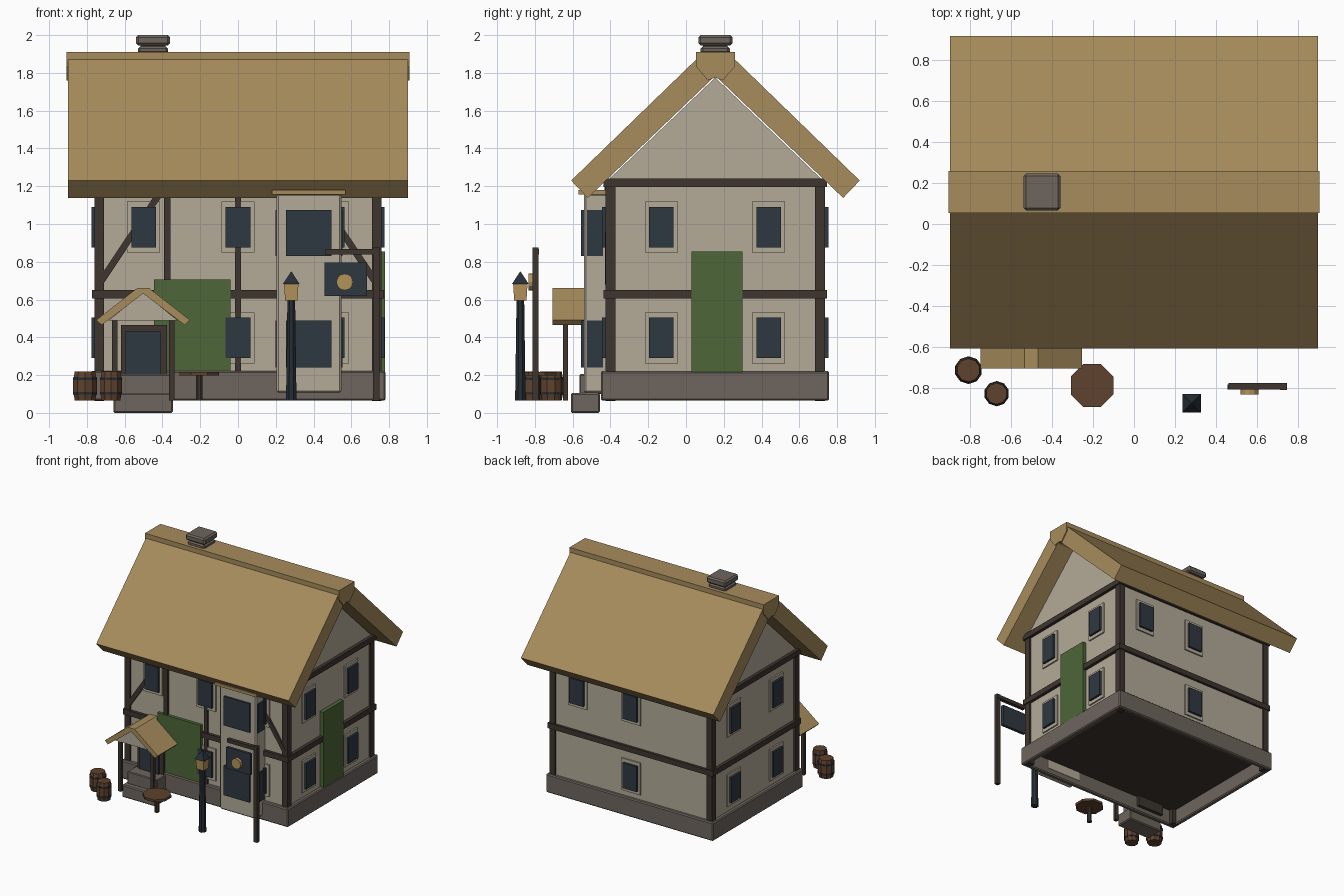
import bpy, bmesh, math
from mathutils import Vector

if "Cube" in bpy.data.objects:
    bpy.data.objects.remove(bpy.data.objects["Cube"])

def mat(name, r, g, b):
    lin = lambda c: ((c / 255 + 0.055) / 1.055) ** 2.4
    m = bpy.data.materials.new(name)
    m.diffuse_color = (lin(r), lin(g), lin(b), 1)
    m.use_nodes = True
    m.node_tree.nodes["Principled BSDF"].inputs["Base Color"].default_value = m.diffuse_color
    return m

THATCH = mat("thatch", 167, 140, 92)
PLASTER = mat("plaster", 180, 171, 153)
STONE = mat("stone", 110, 102, 94)
TIMBER = mat("dark timber", 62, 53, 47)
GLASS = mat("dark blue glass", 47, 56, 65)
GREEN = mat("green paint", 77, 102, 56)
WOOD = mat("barrel wood", 94, 66, 46)
IRON = mat("dark iron", 38, 45, 53)
GOLD = mat("lantern gold", 180, 148, 90)

def finish(name, bm, m, bevel=0):
    if bevel:
        bmesh.ops.bevel(bm, geom=bm.edges[:], offset=bevel, segments=1, affect='EDGES')
    bmesh.ops.recalc_face_normals(bm, faces=bm.faces[:])
    me = bpy.data.meshes.new(name)
    bm.to_mesh(me)
    bm.free()
    me.materials.append(m)
    ob = bpy.data.objects.new(name, me)
    bpy.context.collection.objects.link(ob)
    return ob

def prism(name, pts, axis, a, b, m, bevel=0, open_bottom=False):
    """Extrude a 2D outline along x (pts = y,z) or y (pts = x,z)."""
    bm = bmesh.new()
    put = (lambda p, t: (t, p[0], p[1])) if axis == 'x' else (lambda p, t: (p[0], t, p[1]))
    lo = [bm.verts.new(put(p, a)) for p in pts]
    hi = [bm.verts.new(put(p, b)) for p in pts]
    bm.faces.new(lo)
    bm.faces.new(hi)
    n = len(pts)
    for i in range(n):
        j = (i + 1) % n
        bm.faces.new((lo[i], lo[j], hi[j], hi[i]))
    if open_bottom:
        bmesh.ops.recalc_face_normals(bm, faces=bm.faces[:])
        bmesh.ops.delete(bm, geom=[f for f in bm.faces if f.normal.z < -0.9], context='FACES')
    return finish(name, bm, m, bevel)

def box(name, x0, x1, y0, y1, z0, z1, m, bevel=0):
    return prism(name, [(x0, z0), (x1, z0), (x1, z1), (x0, z1)], 'y', y0, y1, m, bevel)

def lathe(name, x, y, rings, n, m, turn=0.5):
    """Stack of n-sided rings (radius, z)."""
    bm = bmesh.new()
    loops = []
    for r, z in rings:
        loops.append([bm.verts.new((x + r * math.cos((k + turn) * math.tau / n),
                                    y + r * math.sin((k + turn) * math.tau / n), z)) for k in range(n)])
    for A, B in zip(loops, loops[1:]):
        for k in range(n):
            bm.faces.new((A[k], A[(k + 1) % n], B[(k + 1) % n], B[k]))
    bm.faces.new(loops[0])
    bm.faces.new(loops[-1])
    return finish(name, bm, m)

X, Y0, Y1, YC = 0.745, -0.415, 0.725, 0.155   # wall planes and ridge line

# House body: open-bottomed shell with gables, dark floor inside
prism("walls", [(Y0, 0.065), (Y1, 0.065), (Y1, 1.23), (YC, 1.775), (Y0, 1.23)], 'x', -X, X,
      PLASTER, open_bottom=True)
box("floor", -X + .003, X - .003, Y0 + .003, Y1 - .003, 0.19, 0.21, TIMBER)

# Stone plinth around the walls
for s, n in ((-1, "left"), (1, "right")):
    a, b = sorted((s * (X - .003), s * 0.782))
    box("plinth_" + n, a, b, -0.45, 0.757, 0.065, 0.22, STONE, 0.008)
box("plinth_front", -0.78, 0.78, -0.451, Y0 + .003, 0.065, 0.221, STONE, 0.008)
box("plinth_back", -0.78, 0.78, Y1 - .003, 0.758, 0.065, 0.221, STONE, 0.008)

# Timber frame: corner posts and ring beams
for sx in (-1, 1):
    for y in (-0.4, 0.71):
        box("corner_post", sx * .735 - .026, sx * .735 + .026, y - .027, y + .027, 0.064, 1.22, TIMBER)
for z in (0.605, 1.195):
    for s in (-1, 1):
        a, b = sorted((s * .72, s * .772))
        box("side_beam", a, b, -0.437, 0.745, z, z + .046, TIMBER)
    box("front_beam", -.771, .771, -0.438, -0.39, z, z + .045, TIMBER)
    box("back_beam", -.771, .771, 0.70, 0.746, z, z + .045, TIMBER)
for x, w in ((-.375, .018), (0, .015), (.375, .018)):
    box("front_stud", x - w, x + w, -0.432, -0.41, 0.2, 1.2, TIMBER)
for s in (-1, 1):
    prism("front_brace", [(s * .745, .70), (s * .715, .68), (s * .40, 1.15), (s * .43, 1.17)], 'y',
          -0.43, -0.41, TIMBER)

# Windows: raised surround and glass pane, placed by wall direction
def window(side, u, z):
    for nm, w, h, d, m in (("window_frame", .088, .135, .012, PLASTER), ("window_pane", .065, .107, .03, GLASS)):
        if side in ("front", "back"):
            a, b = (Y0 - d, Y0 + .01) if side == "front" else (Y1 - .01, Y1 + d)
            box(side + "_" + nm, u - w, u + w, a, b, z - h, z + h, m)
        else:
            a, b = (-X - d, -X + .01) if side == "left" else (X - .01, X + d)
            box(side + "_" + nm, a, b, u - w, u + w, z - h, z + h, m)

LOW, UP = 0.397, 0.983
for z in (LOW, UP):
    for side in ("left", "right"):
        for y in (-0.13, 0.437):
            window(side, y, z)
    for x in (0, 0.5):
        window("front", x, z)
    window("back", 0, z)
window("front", -0.5, UP)
window("back", 0.5, UP)

# Green doors
box("side_door", 0.74, 0.777, 0.03, 0.30, 0.215, 0.855, GREEN)
box("front_gate", -0.445, -0.04, -0.441, -0.41, 0.215, 0.705, GREEN)

# Thatched roof, ridge cap
prism("thatch_roof", [(-.608, 1.23), (.053, 1.87), (.26, 1.87), (.92, 1.23), (.832, 1.138),
                      (YC, 1.785), (-.52, 1.138)], 'x', -0.90, 0.90, THATCH)
prism("ridge_cap", [(.053, 1.91), (.26, 1.91), (.26, 1.835), (.195, 1.76), (YC, 1.775),
                    (.115, 1.76), (.053, 1.835)], 'x', -0.908, 0.908, THATCH)

# Chimney
box("chimney_stack", -.515, -.385, .09, .22, 1.80, 1.95, STONE)
box("chimney_collar", -.53, -.37, .078, .232, 1.90, 1.94, STONE, 0.012)
box("chimney_cap", -.54, -.36, .066, .246, 1.945, 2.0, STONE, 0.012)

# Bay window
box("bay", 0.205, 0.547, -0.54, -0.41, 0.105, 1.16, PLASTER, 0.01)
box("bay_roof", 0.18, 0.57, -0.57, -0.41, 1.155, 1.18, THATCH)
for z0, z1 in ((0.24, 0.49), (0.83, 1.075)):
    box("bay_front_pane", 0.255, 0.495, -0.556, -0.53, z0, z1, GLASS)
    for a, b in ((0.198, 0.21), (0.54, 0.554)):
        box("bay_side_pane", a, b, -0.525, -0.44, z0, z1, GLASS)

# Entrance: surround, door, steps and little thatched porch
box("door_surround", -.62, -.375, -.46, -.385, .105, .465, TIMBER)
box("entrance_door", -.595, -.41, -.475, -.45, .2, .43, GLASS)
box("lower_step", -.66, -.345, -.61, -.455, 0, .105, STONE, 0.008)
box("upper_step", -.64, -.36, -.565, -.44, .10, .205, STONE, 0.006)
for x in (-.652, -.35):
    box("porch_post", x - .014, x + .014, -.652, -.624, .065, .50, TIMBER)
prism("porch_roof", [(-.75, .492), (-.535, .66), (-.47, .66), (-.255, .492), (-.282, .465),
                     (-.502, .632), (-.722, .465)], 'y', -.708, -.41, THATCH)
prism("porch_gable", [(-.685, .49), (-.32, .49), (-.502, .635)], 'y', -.66, -.63, PLASTER)

# Barrels with iron hoops
for x, y, r in ((-.81, -.715, .066), (-.672, -.83, .06)):
    z, h = .065, .155
    lathe("barrel", x, y, [(r * .86, z), (r, z + h * .3), (r, z + h * .7), (r * .86, z + h)], 10, WOOD)
    for t in (.25, .75):
        lathe("barrel_hoop", x, y, [(r * 1.03, z + h * t - .006), (r * 1.03, z + h * t + .006)], 10, IRON)

# Round table
lathe("table_top", -.205, -.79, [(.113, .197), (.113, .217)], 8, WOOD)
lathe("table_leg", -.205, -.79, [(.02, .065), (.018, .2)], 8, TIMBER)

# Lamp post with lantern
lathe("lamp_post", .282, -.877, [(.03, .065), (.022, .6)], 8, IRON)
lathe("lantern", .282, -.877, [(.046, .595), (.054, .685)], 4, GOLD)
lathe("lantern_cap", .282, -.877, [(.063, .682), (.002, .748)], 4, IRON)

# Hanging sign: post, arm, board and round emblem
box("sign_post", .715, .748, -.813, -.782, .065, .875, TIMBER)
box("sign_arm", .462, .748, -.81, -.778, .838, .868, TIMBER)
box("sign_board", .457, .682, -.81, -.785, .618, .797, GLASS)
prism("sign_emblem", [(.565 + .044 * math.cos(k * math.tau / 12), .693 + .044 * math.sin(k * math.tau / 12))
                      for k in range(12)], 'y', -.835, -.805, GOLD)
